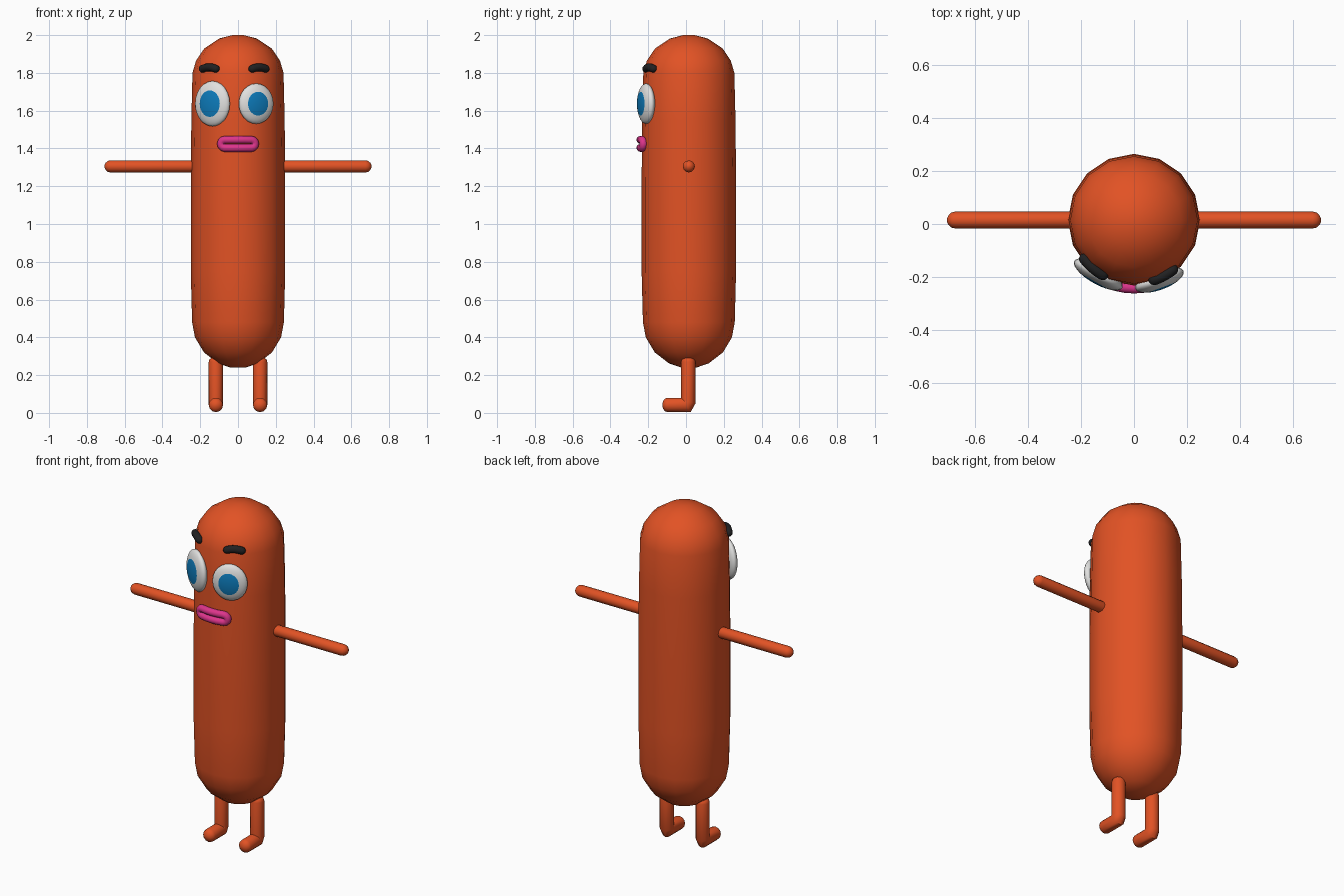
import bpy, bmesh, math
from mathutils import Vector, Matrix

if "Cube" in bpy.data.objects:
    bpy.data.objects.remove(bpy.data.objects["Cube"])

CY, R = 0.015, 0.25   # body axis offset and radius


def material(name, rgb):
    m = bpy.data.materials.new(name)
    m.diffuse_color = (*rgb, 1)
    m.use_nodes = True
    m.node_tree.nodes["Principled BSDF"].inputs["Base Color"].default_value = m.diffuse_color
    return m


ORANGE = material("orange red", (0.76, 0.085, 0.018))
WHITE = material("eye white", (0.75, 0.75, 0.74))
BLUE = material("iris blue", (0.004, 0.20, 0.50))
BLACK = material("brow black", (0.015, 0.015, 0.016))
PINK = material("lip pink", (0.72, 0.035, 0.26))


def finish(name, bm, mats, angle=45):
    bmesh.ops.recalc_face_normals(bm, faces=bm.faces)
    me = bpy.data.meshes.new(name)
    bm.to_mesh(me)
    bm.free()
    for m in mats:
        me.materials.append(m)
    ob = bpy.data.objects.new(name, me)
    bpy.context.collection.objects.link(ob)
    bpy.context.view_layer.objects.active = ob
    ob.select_set(True)
    bpy.ops.object.shade_smooth_by_angle(angle=math.radians(angle))
    ob.select_set(False)
    return ob


def skin(bm, rings, closed=False):
    n = len(rings[0])
    pairs = list(zip(rings, rings[1:]))
    if closed:
        pairs.append((rings[-1], rings[0]))
    for a, b in pairs:
        for i in range(n):
            j = (i + 1) % n
            bm.faces.new((a[i], a[j], b[j], b[i]))
    if not closed:
        bm.faces.new(rings[0])
        bm.faces.new(rings[-1])


def tube(name, pts, r, mat, ref, sides=12, closed=False, taper=1.0):
    """Round tube along a path, mitred at corners, with rounded open ends."""
    pts = [Vector(p) for p in pts]
    ref = Vector(ref)
    radii = [r] * len(pts)
    if not closed:
        d0, d1 = (pts[0] - pts[1]).normalized(), (pts[-1] - pts[-2]).normalized()
        caps = [(0.45, 0.9), (0.8, 0.6), (1.0, 0.2)]
        a, b = pts[0], pts[-1]
        pts = [a + d0 * r * h * taper for h, _ in caps[::-1]] + pts + [b + d1 * r * h * taper for h, _ in caps]
        radii = [r * k for _, k in caps[::-1]] + radii + [r * k for _, k in caps]
    bm = bmesh.new()
    rings, n = [], len(pts)
    for i, p in enumerate(pts):
        prev = pts[i - 1] if i or closed else None
        nxt = pts[(i + 1) % n] if i < n - 1 or closed else None
        din = (p - prev).normalized() if prev is not None else (nxt - p).normalized()
        dout = (nxt - p).normalized() if nxt is not None else din
        mitre = (din + dout).normalized()
        u = (ref - din * ref.dot(din)).normalized()
        v = din.cross(u)
        ring = []
        for k in range(sides):
            t = math.tau * k / sides
            o = (u * math.cos(t) + v * math.sin(t)) * radii[i]
            ring.append(bm.verts.new(p + o - din * (o.dot(mitre) / din.dot(mitre))))
        rings.append(ring)
    skin(bm, rings, closed)
    return finish(name, bm, [mat], 50)


def on_body(x, z, r=R):
    return Vector((x, CY - math.sqrt(r * r - x * x), z))


# Body: sixteen-sided rounded column
profile = [(0.04, 0.24), (0.105, 0.262), (0.18, 0.32), (0.228, 0.40), (0.243, 0.48), (0.25, 0.75),
           (0.25, 1.22), (0.247, 1.55), (0.241, 1.80), (0.222, 1.865), (0.178, 1.93), (0.1, 1.982), (0.03, 2.0)]
bm = bmesh.new()
skin(bm, [[bm.verts.new((r * math.cos(math.tau * k / 16), CY + r * math.sin(math.tau * k / 16), z))
           for k in range(16)] for r, z in profile])
finish("body", bm, [ORANGE], 40)

# Arms and bent legs
for s, side in ((-1, "left"), (1, "right")):
    tube(side + "_arm", [(s * 0.20, CY, 1.305), (s * 0.44, CY, 1.305), (s * 0.675, CY, 1.305)],
         0.032, ORANGE, (0, 0, 1))
    tube(side + "_leg", [(s * 0.117, 0.012, 0.27), (s * 0.117, 0.012, 0.06), (s * 0.117, 0.002, 0.042),
                         (s * 0.117, -0.097, 0.042)], 0.038, ORANGE, (1, 0, 0), taper=0.75)


# Eyes: flattened balls facing outward, irises coloured around the front pole
def eye(name, x, z, half_w, half_h, iris):
    bm = bmesh.new()
    bmesh.ops.create_uvsphere(bm, u_segments=24, v_segments=20, radius=1)
    bmesh.ops.rotate(bm, verts=bm.verts, matrix=Matrix.Rotation(math.radians(90), 3, 'X'))
    for f in bm.faces:
        c = f.calc_center_median()
        f.material_index = 1 if c.y < 0 and math.hypot(c.x, c.z) < iris else 0
    turn = Matrix.Rotation(math.asin(x / R) * 0.9, 4, 'Z')
    bmesh.ops.transform(bm, verts=bm.verts, matrix=Matrix.Translation(on_body(x, z, 0.246)) @ turn
                        @ Matrix.Diagonal((half_w, 0.037, half_h, 1)))
    finish(name, bm, [WHITE, BLUE], 60)


eye("left_eye", -0.135, 1.637, 0.104, 0.12, 0.6)
eye("right_eye", 0.096, 1.637, 0.097, 0.107, 0.64)

# Eyebrows: short arched strokes wrapped on the forehead
for side, x0, x1 in (("left", -0.187, -0.118), ("right", 0.076, 0.146)):
    path = []
    for i in range(6):
        t = i / 5
        path.append(on_body(x0 + (x1 - x0) * t, 1.822 + 0.008 * math.sin(math.pi * t), 0.238))
    tube(side + "_eyebrow", path, 0.021, BLACK, (0, 0, 1))

# Lips: stadium-shaped ring following the face
lip = []
for cx, start in ((0.069, -90), (-0.069, 90)):
    for i in range(7):
        a = math.radians(start + 30 * i)
        lip.append(on_body(cx + 0.0215 * math.cos(a), 1.424 + 0.0215 * math.sin(a), 0.257))
    for i in (1, 2, 3):
        lip.append(on_body(cx * (1 - i / 2), 1.424 + (0.0215 if cx > 0 else -0.0215), 0.257))
tube("lips", lip, 0.0205, PINK, (0, -1, 0), closed=True)
